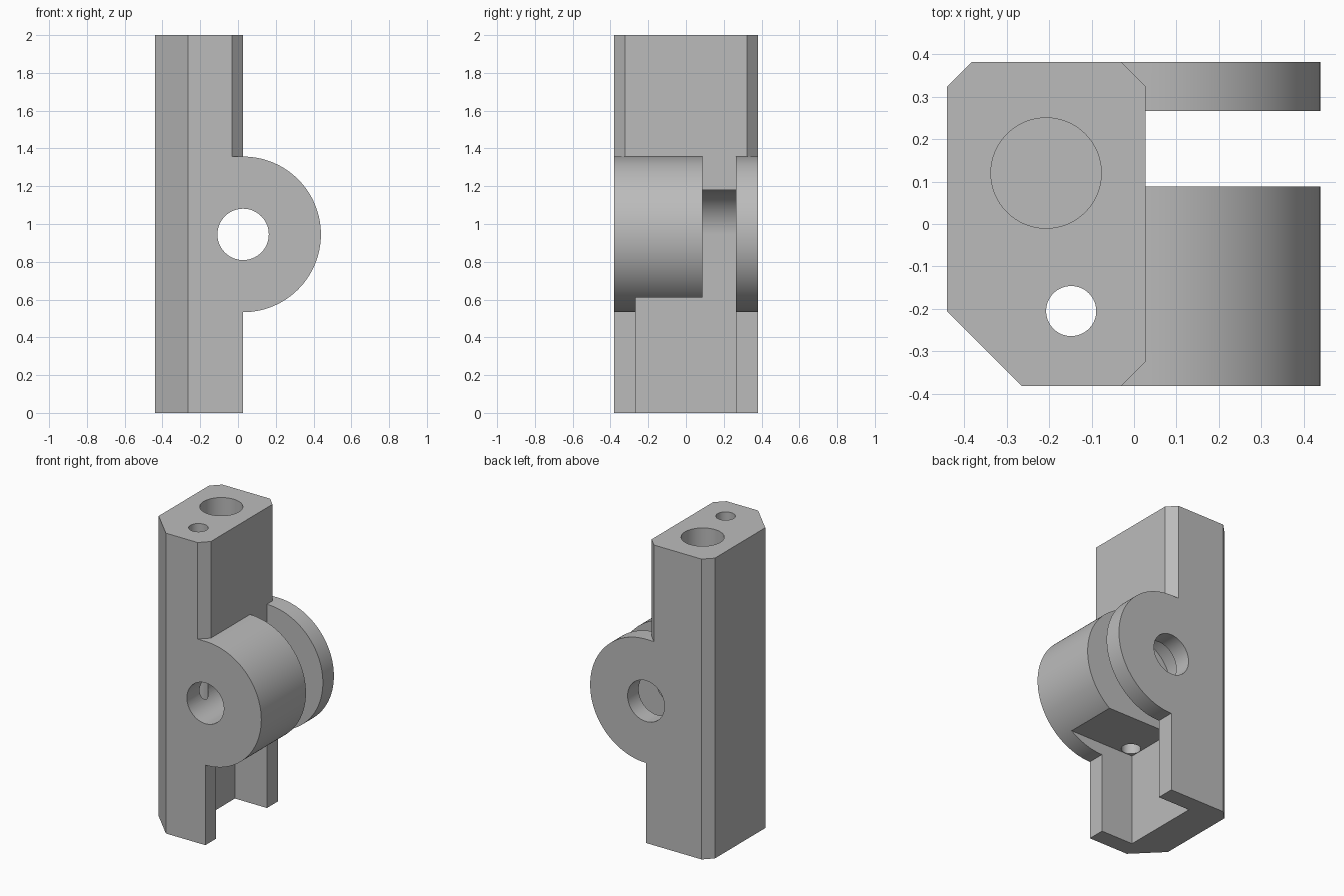
import bpy
import bmesh
from math import sin, cos, pi, radians

cube = bpy.data.objects.get("Cube")
if cube:
    bpy.data.objects.remove(cube, do_unlink=True)

# Main dimensions
LEFT, FACE, HALF, TOP = -0.44, 0.027, 0.382, 2.0
AXIS_Z, LUG_R, SLOT_R, PIN_R = 0.945, 0.412, 0.236, 0.136
LUG_TOP = AXIS_Z + LUG_R
FLOOR = FACE - SLOT_R


def arc(cx, cy, r, start, end, steps):
    angles = [radians(start + (end - start) * i / steps) for i in range(steps + 1)]
    return [(cx + r * cos(a), cy + r * sin(a)) for a in angles]


def circle(cx, cy, r, steps=64):
    return arc(cx, cy, r, 0, 360, steps)[:-1]


def prism(name, points, axis, low, high):
    """Extrude a closed outline along y (outline in xz) or z (outline in xy)."""
    bm = bmesh.new()
    place = (lambda p, d: (p[0], d, p[1])) if axis == "y" else (lambda p, d: (p[0], p[1], d))
    a = [bm.verts.new(place(p, low)) for p in points]
    b = [bm.verts.new(place(p, high)) for p in points]
    bm.faces.new(a)
    bm.faces.new(b[::-1])
    for i in range(len(points)):
        j = (i + 1) % len(points)
        bm.faces.new((a[i], b[i], b[j], a[j]))
    bmesh.ops.recalc_face_normals(bm, faces=bm.faces)
    mesh = bpy.data.meshes.new(name)
    bm.to_mesh(mesh)
    bm.free()
    obj = bpy.data.objects.new(name, mesh)
    bpy.context.collection.objects.link(obj)
    return obj


def corner(x, y, sx, sy, size):
    """Triangular outline that trims the corner at (x, y) by size."""
    e = 0.1
    return [(x - sx * (size + e), y + sy * e), (x + sx * e, y + sy * e),
            (x + sx * e, y - sy * (size + e))]


# Block with a rounded lug on its right face
outline = [(LEFT, 0), (FACE, 0)]
outline += arc(FACE, AXIS_Z, LUG_R, -90, 90, 64)
outline += [(FACE, TOP), (LEFT, TOP)]
body = prism("hinge_block", outline, "y", -HALF, HALF)

# Hinge slot with a rounded inner end
slot = [(FLOOR, -0.1)] + arc(FACE, AXIS_Z, SLOT_R, 180, 90, 32)
slot += [(FACE, 1.5), (0.6, 1.5), (0.6, -0.1)]
pocket = [(FLOOR, -0.1), (FLOOR, 0.61), (0.6, 0.61), (0.6, -0.1)]

cutters = [
    # Edge chamfers
    prism("front_chamfer", corner(LEFT, -HALF, -1, -1, 0.176), "z", -0.1, 2.1),
    prism("back_chamfer", corner(LEFT, HALF, -1, 1, 0.058), "z", -0.1, 2.1),
    prism("upper_front_chamfer", corner(FACE, -HALF, 1, -1, 0.058), "z", LUG_TOP, 2.1),
    prism("upper_back_chamfer", corner(FACE, HALF, 1, 1, 0.058), "z", LUG_TOP, 2.1),
    # Slot and lower pocket
    prism("hinge_slot", slot, "y", 0.088, 0.266),
    prism("lower_pocket", pocket, "y", -0.268, 0.2),
    # Pin hole, blind bore and narrow through hole
    prism("pin_hole", circle(FACE, AXIS_Z, PIN_R), "y", -0.6, 0.6),
    prism("blind_bore", circle(-0.207, 0.12, 0.13), "z", 1.4, 2.1),
    prism("narrow_bore", circle(-0.148, -0.205, 0.059), "z", 0.5, 2.1),
]

bpy.ops.object.select_all(action="DESELECT")
bpy.context.view_layer.objects.active = body
body.select_set(True)
for cutter in cutters:
    cutter.hide_render = True
    mod = body.modifiers.new(cutter.name, "BOOLEAN")
    mod.operation = "DIFFERENCE"
    mod.solver = "EXACT"
    mod.object = cutter
    bpy.ops.object.modifier_apply(modifier=mod.name)
    bpy.data.objects.remove(cutter, do_unlink=True)

# Plain grey finish
grey = bpy.data.materials.new("grey")
grey.use_nodes = True
colour = (0.5, 0.5, 0.5, 1)
grey.diffuse_color = colour
grey.node_tree.nodes["Principled BSDF"].inputs["Base Color"].default_value = colour
body.data.materials.clear()
body.data.materials.append(grey)
bpy.ops.object.shade_smooth_by_angle(angle=radians(25))
